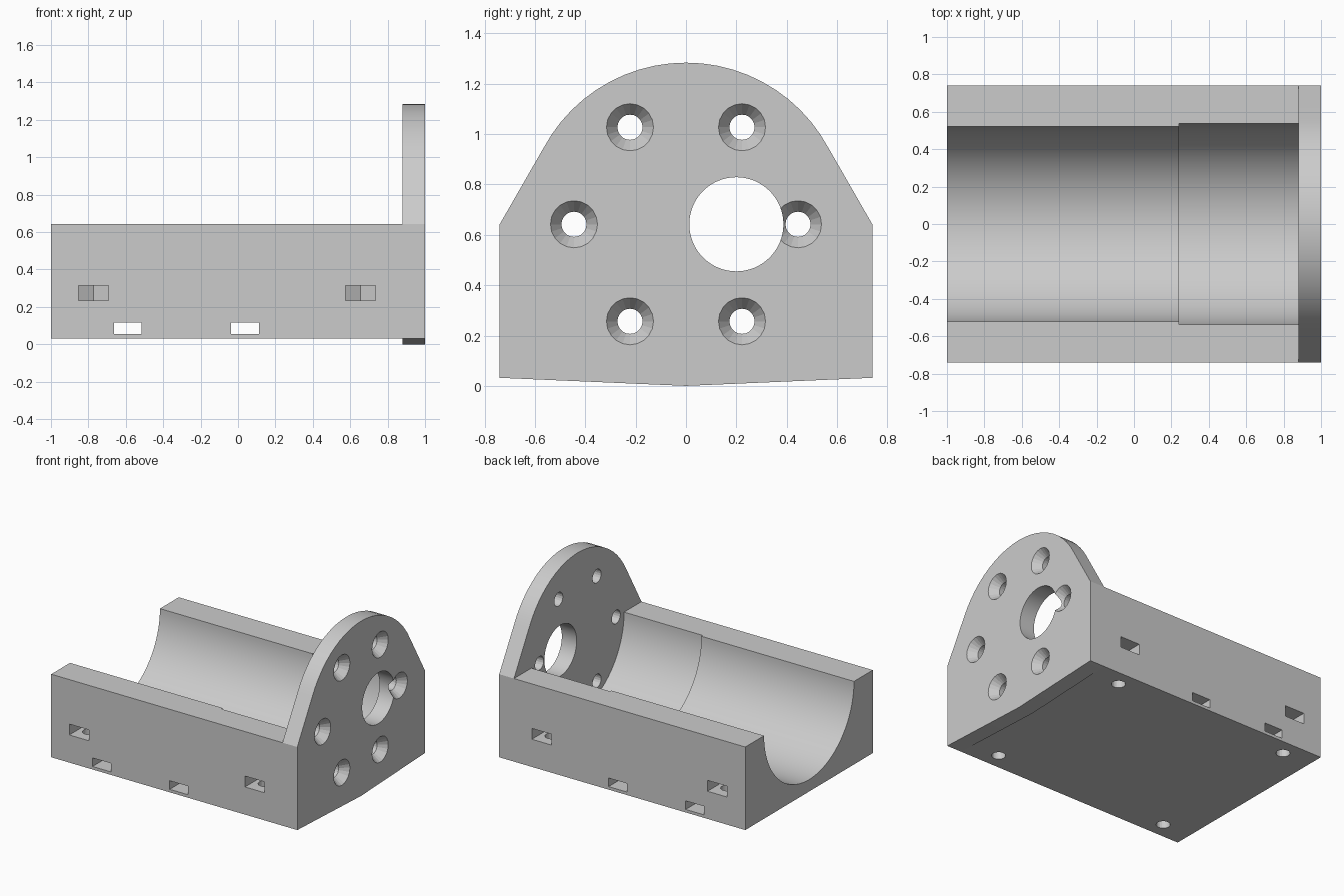
import bpy, bmesh
from math import cos, sin, pi, radians
from mathutils import Matrix, Vector

if "Cube" in bpy.data.objects:
    bpy.data.objects.remove(bpy.data.objects["Cube"])

AXIS_Z = 0.642      # height of the cradle axis and of the rims
HALF_W = 0.74       # half width of the bed
BASE_Z = 0.032      # underside of the bed
PLATE_X = 0.88      # inner face of the end plate

gray = bpy.data.materials.new("light gray plastic")
gray.use_nodes = True
color = (0.6, 0.6, 0.6, 1)
gray.diffuse_color = color
gray.node_tree.nodes["Principled BSDF"].inputs["Base Color"].default_value = color


def finish(name, bm):
    bmesh.ops.recalc_face_normals(bm, faces=bm.faces)
    mesh = bpy.data.meshes.new(name)
    bm.to_mesh(mesh)
    bm.free()
    mesh.materials.append(gray)
    obj = bpy.data.objects.new(name, mesh)
    bpy.context.collection.objects.link(obj)
    return obj


def box(name, x0, x1, y0, y1, z0, z1):
    bm = bmesh.new()
    bmesh.ops.create_cube(bm, size=1)
    bmesh.ops.scale(bm, vec=(x1 - x0, y1 - y0, z1 - z0), verts=bm.verts)
    bmesh.ops.translate(bm, vec=((x0 + x1) / 2, (y0 + y1) / 2, (z0 + z1) / 2), verts=bm.verts)
    return finish(name, bm)


def hull(name, points):
    bm = bmesh.new()
    for p in points:
        bm.verts.new(p)
    bmesh.ops.convex_hull(bm, input=bm.verts)
    bmesh.ops.dissolve_limit(bm, angle_limit=radians(0.1), verts=bm.verts, edges=bm.edges)
    return finish(name, bm)


def rod(name, center, axis, r1, r2, length, sides):
    """Cylinder or cone that starts at center and runs along axis."""
    bm = bmesh.new()
    bmesh.ops.create_cone(bm, cap_ends=True, segments=sides, radius1=r1, radius2=r2, depth=length)
    bmesh.ops.translate(bm, vec=(0, 0, length / 2), verts=bm.verts)
    turn = Matrix.Rotation(pi / 2, 4, "Y") if axis == "X" else Matrix.Identity(4)
    bmesh.ops.transform(bm, matrix=Matrix.Translation(Vector(center)) @ turn, verts=bm.verts)
    return finish(name, bm)


def combine(target, tool, operation="DIFFERENCE"):
    mod = target.modifiers.new("boolean", "BOOLEAN")
    mod.operation = operation
    mod.solver = "EXACT"
    mod.object = tool
    bpy.context.view_layer.objects.active = target
    bpy.ops.object.modifier_apply(modifier=mod.name)
    bpy.data.objects.remove(tool)


# Bed with a stepped half-round trough
cradle = box("cradle", -1, PLATE_X, -HALF_W, HALF_W, BASE_Z, AXIS_Z)
combine(cradle, rod("trough", (-1.1, 0, AXIS_Z), "X", 0.522, 0.522, 1.5, 128))
combine(cradle, rod("wide_trough", (0.24, 0, AXIS_Z), "X", 0.538, 0.538, 0.9, 128))

# End plate: round disc blended into the bed corners
outline = [(AXIS_Z * sin(2 * pi * i / 64), AXIS_Z - AXIS_Z * cos(2 * pi * i / 64)) for i in range(64)]
outline += [(s * HALF_W, z) for s in (-1, 1) for z in (BASE_Z, AXIS_Z)]
plate = hull("end_plate", [(x, y, z) for x in (PLATE_X, 1) for y, z in outline])
combine(cradle, plate, "UNION")

# Off-centre shaft hole
combine(cradle, rod("shaft_hole", (0.8, 0.2, AXIS_Z), "X", 0.187, 0.187, 0.4, 64))

# Ring of six countersunk screw holes
for i in range(6):
    y = 0.445 * cos(i * pi / 3)
    z = AXIS_Z + 0.445 * sin(i * pi / 3)
    combine(cradle, rod("screw_hole", (0.8, y, z), "X", 0.05, 0.05, 0.4, 20))
    combine(cradle, rod("countersink", (0.94, y, z), "X", 0.05, 0.137, 0.12, 20))

# Strap slots running through under the trough
for x in (-0.59, 0.037):
    combine(cradle, box("strap_slot", x - 0.074, x + 0.074, -1, 1, 0.054, 0.117))

# Side nut pockets with pointed inner ends, and bolt holes from below
for x in (-0.773, 0.655):
    for s in (-1, 1):
        y = s * 0.62
        profile = [(x - 0.08, s), (x + 0.08, s), (x - 0.08, y - s * 0.046),
                   (x + 0.08, y - s * 0.046), (x, y - s * 0.092)]
        combine(cradle, hull("nut_pocket", [(a, b, z) for z in (0.235, 0.315) for a, b in profile]))
        combine(cradle, rod("bolt_hole", (x, y, -0.1), "Z", 0.047, 0.047, 0.38, 24))

# Smooth the curved walls, keep edges crisp
bpy.ops.object.select_all(action="DESELECT")
cradle.select_set(True)
bpy.context.view_layer.objects.active = cradle
bpy.ops.object.shade_smooth_by_angle(angle=radians(12))
